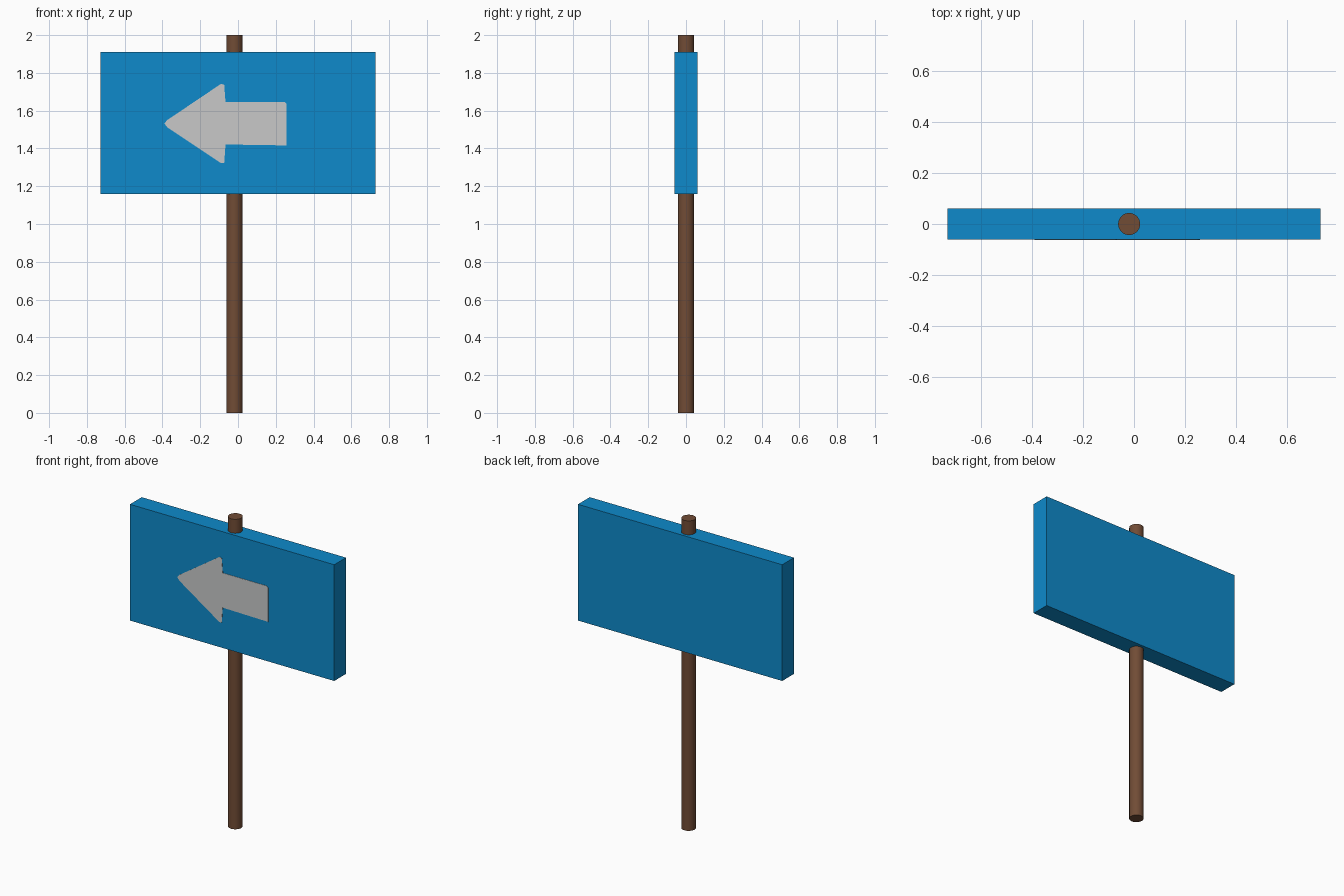
import bpy, bmesh, math
from mathutils import Matrix

if "Cube" in bpy.data.objects:
    bpy.data.objects.remove(bpy.data.objects["Cube"])


def material(name, rgb):
    mat = bpy.data.materials.new(name)
    mat.diffuse_color = (*rgb, 1.0)
    mat.use_nodes = True
    mat.node_tree.nodes["Principled BSDF"].inputs["Base Color"].default_value = mat.diffuse_color
    return mat


def finish(name, bm, mat):
    bmesh.ops.recalc_face_normals(bm, faces=bm.faces)
    mesh = bpy.data.meshes.new(name)
    bm.to_mesh(mesh)
    bm.free()
    mesh.materials.append(mat)
    obj = bpy.data.objects.new(name, mesh)
    bpy.context.collection.objects.link(obj)
    return obj


blue = material("sign blue", (0.0044, 0.254, 0.597))
brown = material("wood brown", (0.165, 0.072, 0.036))
white = material("arrow white", (0.578, 0.584, 0.584))

# Round wooden post, slightly left of centre, running through the board
bm = bmesh.new()
bmesh.ops.create_cone(bm, cap_ends=True, segments=32, radius1=0.043, radius2=0.043,
                      depth=2.0, matrix=Matrix.Translation((-0.019, 0, 1.0)))
post = finish("post", bm, brown)
bpy.context.view_layer.objects.active = post
post.select_set(True)
bpy.ops.object.shade_smooth_by_angle(angle=math.radians(40))

# Rectangular sign board
bm = bmesh.new()
bmesh.ops.create_cube(bm, size=1.0, matrix=Matrix.Translation((0, 0, 1.535))
                      @ Matrix.Diagonal((1.458, 0.12, 0.75, 1)))
finish("board", bm, blue)

# Arrow plate on the front, pointing left
outline = [(-0.39, 1.532), (-0.375, 1.55), (-0.09, 1.742), (-0.073, 1.738),
           (-0.066, 1.645), (0.248, 1.645), (0.258, 1.635), (0.258, 1.416),
           (-0.066, 1.421), (-0.073, 1.322), (-0.09, 1.322), (-0.375, 1.512)]
bm = bmesh.new()
face = bm.faces.new([bm.verts.new((x, -0.059, z)) for x, z in outline])
side = bmesh.ops.extrude_face_region(bm, geom=[face])["geom"]
for v in side:
    if isinstance(v, bmesh.types.BMVert):
        v.co.y = -0.062
finish("arrow", bm, white)
